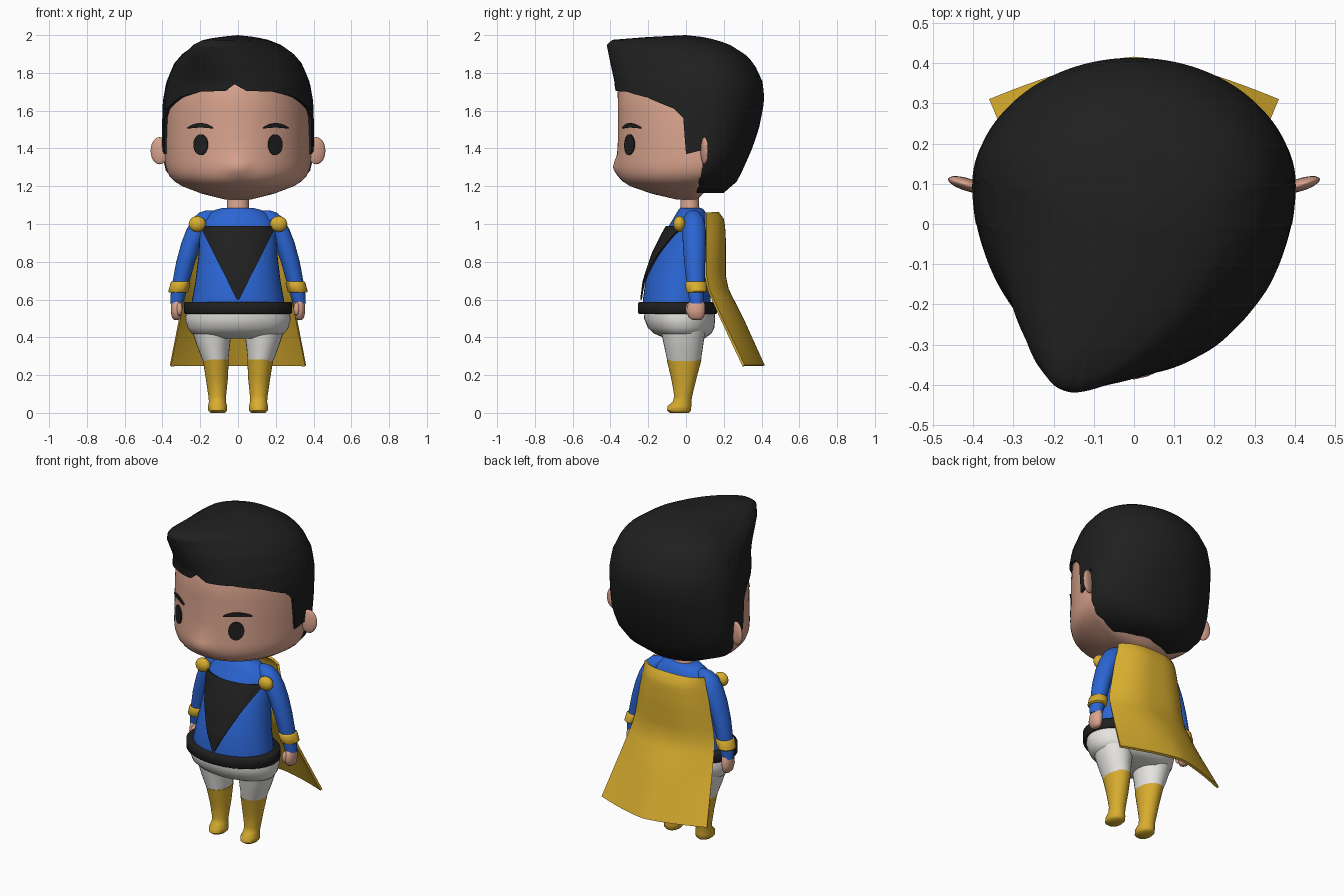
import bpy, bmesh, math
from mathutils import Matrix, Vector

cube = bpy.data.objects.get("Cube")
if cube:
    bpy.data.objects.remove(cube, do_unlink=True)


def material(name, r, g, b):
    m = bpy.data.materials.new(name)
    m.use_nodes = True
    m.diffuse_color = (r, g, b, 1)
    bsdf = next(n for n in m.node_tree.nodes if n.type == 'BSDF_PRINCIPLED')
    bsdf.inputs["Base Color"].default_value = (r, g, b, 1)
    return m


SKIN = material("skin", .70, .37, .27)
BLACK = material("black", .014, .014, .014)
BLUE = material("blue", .024, .13, .65)
GOLD = material("gold", .69, .42, .028)
WHITE = material("white", .78, .77, .74)


def finish(bm, name, mat, angle=50, thick=0):
    bmesh.ops.remove_doubles(bm, verts=bm.verts, dist=1e-5)
    bmesh.ops.recalc_face_normals(bm, faces=bm.faces)
    me = bpy.data.meshes.new(name)
    bm.to_mesh(me)
    bm.free()
    me.materials.append(mat)
    ob = bpy.data.objects.new(name, me)
    bpy.context.collection.objects.link(ob)
    bpy.ops.object.select_all(action='DESELECT')
    ob.select_set(True)
    bpy.context.view_layer.objects.active = ob
    bpy.ops.object.shade_smooth_by_angle(angle=math.radians(angle))
    if thick:
        mod = ob.modifiers.new("thickness", 'SOLIDIFY')
        mod.thickness, mod.offset = thick, 0
        ob.modifiers.new("crisp_rim", 'EDGE_SPLIT').split_angle = math.radians(angle)
    return ob


def lerp_table(table, key):
    """Values of a table sorted by its first column, interpolated at key."""
    if key <= table[0][0]:
        return table[0][1:]
    for a, b in zip(table, table[1:]):
        if key <= b[0]:
            t = (key - a[0]) / (b[0] - a[0])
            return [p + (q - p) * t for p, q in zip(a[1:], b[1:])]
    return table[-1][1:]


def ring_point(station, a):
    """Point at angle a (0 = front) of a ring: centre x, half width, centre y, front y, back y."""
    cx, w, cy, yf, yb = station
    c = math.cos(a)
    return cx + w * math.sin(a), cy - ((cy - yf) if c > 0 else (yb - cy)) * c


def grid(bm, rows):
    vs = [[bm.verts.new(p) for p in row] for row in rows]
    for r, s in zip(vs, vs[1:]):
        for i in range(len(r) - 1):
            bm.faces.new((r[i], r[i + 1], s[i + 1], s[i]))
    return vs


def loft(name, stations, mat, segs=32, side=1, angle=50):
    bm = bmesh.new()
    rows = []
    for z, cx, *rest in stations:
        rows.append([(*ring_point((cx * side, *rest), math.tau * i / segs), z)
                     for i in range(segs + 1)])
    vs = grid(bm, rows)
    for row in (vs[0], vs[-1]):
        bm.faces.new(row[:-1])
    return finish(bm, name, mat, angle)


def plate(name, body, rows, mat, lift=.004, thick=.008):
    """Thin plate of (x, z) rows laid on the front of a lofted body."""
    def lay(x, z):
        cx, w, cy, yf, yb = lerp_table(body, z)
        u = min(1, abs(x - cx) / w)
        return (x, cy - (cy - yf) * math.sqrt(1 - u * u) - lift, z)
    bm = bmesh.new()
    grid(bm, [[lay(x, z) for x, z in row] for row in rows])
    return finish(bm, name, mat, 50, thick)


def ball(name, centre, radii, mat, turn=0):
    bm = bmesh.new()
    bmesh.ops.create_uvsphere(bm, u_segments=20, v_segments=12, radius=1)
    bm.transform(Matrix.Translation(centre) @ Matrix.Rotation(turn, 4, 'Z')
                 @ Matrix.Diagonal((*radii, 1)))
    return finish(bm, name, mat)


# Head with a soft nose bump, and neck
HEAD = [(1.13, 0, .07, .01, -.05, .06), (1.16, 0, .19, .02, -.18, .09),
        (1.2, 0, .295, .04, -.295, .13), (1.225, 0, .335, .05, -.333, .16),
        (1.25, 0, .36, .06, -.352, .18), (1.275, 0, .374, .075, -.36, .21),
        (1.3, 0, .382, .085, -.365, .24), (1.33, 0, .387, .095, -.365, .26),
        (1.37, 0, .388, .1, -.363, .28),
        (1.45, 0, .388, .1, -.36, .31), (1.6, 0, .384, .1, -.36, .34),
        (1.7, 0, .367, .1, -.362, .34), (1.8, 0, .33, .09, -.33, .3),
        (1.9, 0, .2, .05, -.2, .2)]
head = loft("head", HEAD, SKIN, 72)
for v in head.data.vertices:
    if v.co.y < 0:
        v.co.y -= .022 * math.exp(-(v.co.x / .06) ** 2 - ((v.co.z - 1.3) / .045) ** 2)
loft("neck", [(1.03, 0, .075, .025, -.045, .09), (1.09, 0, .058, .02, -.03, .07),
              (1.18, 0, .058, .02, -.03, .07)], SKIN, 20)

# Hair: a shell hanging from the crown down to a hairline that varies around the head
HAIR = [(1.165, 0, .2, .05, -.1, .2), (1.2, 0, .305, .055, -.2, .255),
        (1.25, 0, .366, .065, -.3, .283), (1.3, 0, .391, .085, -.35, .307),
        (1.4, 0, .402, .1, -.37, .35), (1.5, 0, .403, .1, -.372, .385),
        (1.65, 0, .398, .1, -.375, .415), (1.75, -.02, .38, .1, -.378, .407),
        (1.85, -.09, .338, .09, -.4, .36), (1.9, -.13, .295, .08, -.41, .31),
        (1.95, -.15, .225, .05, -.42, .23), (1.975, -.14, .16, .02, -.39, .16),
        (1.99, -.07, .09, 0, -.2, .09), (2, 0, 0, 0, 0, 0)]
HAIRLINE = [(0, 1.74), (8, 1.705), (30, 1.7), (50, 1.67), (70, 1.61), (76, 1.56),
            (78, 1.37), (88, 1.39), (90, 1.43), (92, 1.165), (180, 1.165)]
STEPS = 22
columns = []
for deg in range(-180, 181, 2):
    a = math.radians(deg)
    low = lerp_table(HAIRLINE, abs(deg))[0]
    col = []
    for k in range(STEPS + 1):
        z = low + (2 - low) * math.sin(k / STEPS * math.pi / 2)
        shift, *rest = lerp_table(HAIR, z)
        x, y = ring_point((0, *rest), a)
        col.append(Vector((x + shift * max(math.cos(a), 0) ** 2, y, z)))
    tuck = .4 if abs(deg) > 90 else .86
    inner = Vector((col[0].x * tuck, .06 + (col[0].y - .06) * tuck, low + .006))
    columns.append([inner] + col)
bm = bmesh.new()
grid(bm, columns)
finish(bm, "hair", BLACK, 60)

# Torso
TORSO = [(.54, 0, .25, -.04, -.23, .13), (.6, 0, .243, -.04, -.228, .13),
         (.7, 0, .225, -.03, -.215, .13), (.85, 0, .207, 0, -.165, .13),
         (.95, 0, .205, .02, -.115, .13), (1, 0, .2, .03, -.085, .125),
         (1.05, 0, .16, .03, -.055, .11), (1.075, 0, .12, .025, -.04, .095),
         (1.085, 0, .08, .025, -.03, .08)]
loft("torso", TORSO, BLUE, 40)
rows = []
for k in range(17):
    t = k / 16
    rows.append([((j / 8 - 1) * (.006 + .192 * t), .6 + .388 * t) for j in range(17)])
plate("chest_panel", TORSO, rows, BLACK, .01, .009)

# Belt and trousers
loft("belt", [(.524, 0, .28, -.045, -.248, .16), (.53, 0, .287, -.045, -.255, .165),
              (.58, 0, .287, -.045, -.255, .165), (.587, 0, .28, -.045, -.248, .16)],
     BLACK, 40, angle=60)
loft("trouser_hips", [(.395, 0, .17, -.02, -.11, .1), (.42, 0, .245, -.025, -.17, .135),
                      (.45, 0, .267, -.03, -.202, .15), (.5, 0, .28, -.035, -.222, .155),
                      (.54, 0, .27, -.04, -.22, .15)], WHITE, 36)

# Parts on both sides: left is +x
for label, s in (("left", 1), ("right", -1)):
    ball(label + "_ear", (s * .415, .098, 1.388), (.05, .016, .072), SKIN, s * .3)
    eye = [[(s * .197 + .037 * r / 3 * math.cos(math.tau * i / 24),
             1.42 + .055 * r / 3 * math.sin(math.tau * i / 24)) for i in range(25)]
           for r in range(4)]
    plate(label + "_eye", HEAD, eye, BLACK)
    brow = []
    for k in range(13):
        u = k / 6 - 1
        mid, half = 1.522 - .014 * u * u, .003 + .009 * (1 - u * u)
        brow.append([(s * (.2 + .066 * u), mid + half * v) for v in (-1, 0, 1)])
    plate(label + "_eyebrow", HEAD, brow, BLACK)

    loft(label + "_trouser_leg", [(.27, .118, .066, -.01, -.098, .078),
                                  (.35, .13, .086, -.01, -.115, .09),
                                  (.42, .137, .102, -.01, -.13, .1),
                                  (.48, .14, .11, -.01, -.14, .1)], WHITE, 28, s)
    loft(label + "_boot", [(0, .108, .038, -.035, -.085, .015),
                           (.012, .108, .05, -.035, -.1, .027),
                           (.035, .108, .05, -.03, -.098, .028),
                           (.06, .109, .045, -.02, -.07, .028),
                           (.09, .11, .047, -.015, -.062, .033),
                           (.18, .112, .058, -.01, -.078, .055),
                           (.282, .118, .069, -.01, -.102, .082)], GOLD, 28, s)

    loft(label + "_arm", [(.58, .325, .034, .055, .02, .09), (.65, .312, .043, .052, .008, .098),
                          (.8, .277, .05, .045, -.01, .102), (.9, .245, .055, .042, -.017, .105),
                          (.97, .213, .06, .04, -.02, .105), (1.03, .18, .06, .04, -.015, .095),
                          (1.06, .16, .045, .04, .005, .075), (1.072, .15, .02, .04, .025, .055)],
         BLUE, 24, s)
    loft(label + "_cuff", [(.638, .317, .047, .055, .005, .105), (.644, .316, .053, .055, 0, .112),
                           (.688, .304, .053, .053, -.004, .108),
                           (.695, .303, .047, .053, .002, .102)], GOLD, 24, s)
    loft(label + "_hand", [(.492, .325, .012, .06, .035, .08), (.505, .326, .024, .058, .015, .095),
                           (.54, .326, .03, .055, .003, .102), (.575, .324, .03, .055, .01, .1),
                           (.6, .322, .026, .055, .025, .088)], SKIN, 20, s)
    ball(label + "_thumb", (s * .31, .015, .55), (.016, .018, .034), SKIN)
    ball(label + "_cape_button", (s * .215, -.035, 1), (.046, .032, .042), GOLD)

# Cape: z, half width, edge y, bulge and squareness of the fold, flaring back below the waist
CAPE = [(.25, .358, .305, .105, 1.4), (.5, .308, .187, .11, 2), (.65, .278, .12, .1, 2.7),
        (.72, .265, .105, .1, 3), (.9, .233, .105, .1, 3), (1.02, .207, .105, .093, 3),
        (1.06, .2, .105, .062, 3)]
rows = []
for k in range(25):
    z = .25 + .81 * k / 24
    w, edge, bulge, square = lerp_table(CAPE, z)
    rows.append([(w * u, edge + bulge * (1 - abs(u) ** square), z)
                 for u in (j / 12 - 1 for j in range(25))])
bm = bmesh.new()
grid(bm, rows)
finish(bm, "cape", GOLD, 50, .014)
